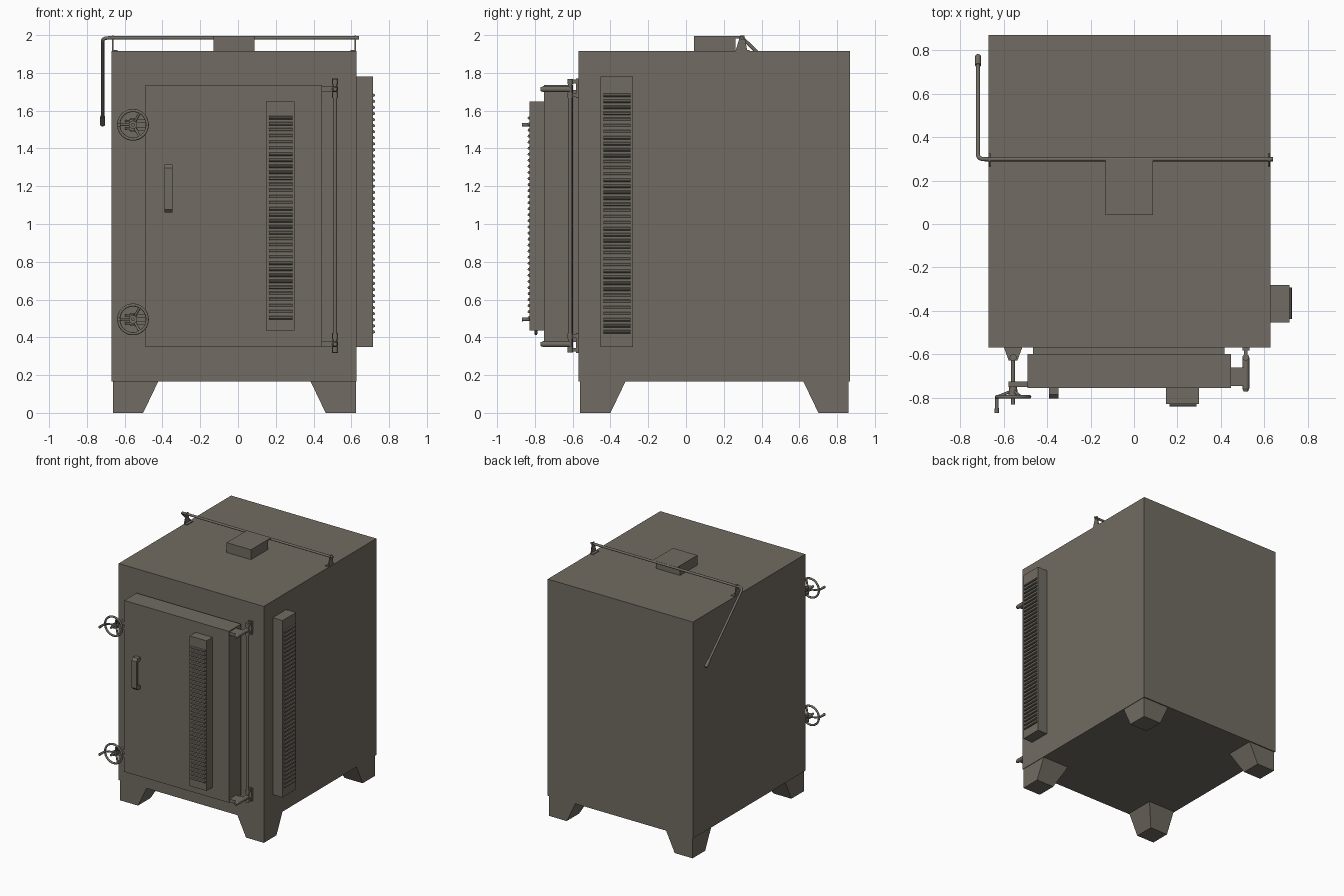
import bpy, bmesh, math
from mathutils import Vector, Matrix

if "Cube" in bpy.data.objects:
    bpy.data.objects.remove(bpy.data.objects["Cube"])

steel = bpy.data.materials.new("warm grey steel")
steel.diffuse_color = (0.165, 0.148, 0.122, 1)
steel.use_nodes = True
steel.node_tree.nodes["Principled BSDF"].inputs["Base Color"].default_value = steel.diffuse_color


def finish(name, bm, smooth=False):
    bmesh.ops.recalc_face_normals(bm, faces=bm.faces)
    me = bpy.data.meshes.new(name)
    bm.to_mesh(me)
    bm.free()
    me.materials.append(steel)
    ob = bpy.data.objects.new(name, me)
    bpy.context.collection.objects.link(ob)
    if smooth:
        bpy.ops.object.select_all(action='DESELECT')
        ob.select_set(True)
        bpy.context.view_layer.objects.active = ob
        bpy.ops.object.shade_smooth_by_angle(angle=math.radians(40))
    return ob


def add_box(bm, x, y, z):
    m = Matrix.Translation(((x[0] + x[1]) / 2, (y[0] + y[1]) / 2, (z[0] + z[1]) / 2))
    m = m @ Matrix.Diagonal((x[1] - x[0], y[1] - y[0], z[1] - z[0], 1))
    bmesh.ops.create_cube(bm, size=1, matrix=m)


def box(name, x, y, z):
    bm = bmesh.new()
    add_box(bm, x, y, z)
    return finish(name, bm)


def add_rod(bm, a, b, r1, r2=None, n=16):
    a, b = Vector(a), Vector(b)
    d = b - a
    m = Matrix.Translation((a + b) / 2) @ d.to_track_quat('Z', 'Y').to_matrix().to_4x4()
    bmesh.ops.create_cone(bm, cap_ends=True, segments=n, radius1=r1,
                          radius2=r1 if r2 is None else r2, depth=d.length, matrix=m)


def add_prism(bm, lo, hi):
    """Solid between two matching loops of points."""
    a = [bm.verts.new(p) for p in lo]
    b = [bm.verts.new(p) for p in hi]
    bm.faces.new(a)
    bm.faces.new(b[::-1])
    for i in range(len(a)):
        j = (i + 1) % len(a)
        bm.faces.new((a[i], b[i], b[j], a[j]))


# main cabinet
X0, X1, Y0, Y1, Z0, Z1 = -0.67, 0.628, -0.568, 0.869, 0.165, 1.915
box("cabinet", (X0, X1), (Y0, Y1), (Z0, Z1))

# four corner feet: outer faces upright, inner faces tapered
for px, sx in ((X0 + 0.008, 1), (X1 - 0.004, -1)):
    for py, sy in ((Y0 + 0.008, 1), (Y1 - 0.008, -1)):
        loops = []
        for w, z in ((0.16, 0), (0.24, Z0 + 0.002)):
            loops.append([(px, py, z), (px + sx * w, py, z),
                          (px + sx * w, py + sy * w, z), (px, py + sy * w, z)])
        bm = bmesh.new()
        add_prism(bm, *loops)
        finish("foot", bm)

# door and its recessed seal
box("door_seal", (-0.465, 0.415), (-0.6, Y0), (0.375, 1.71))
box("door", (-0.49, 0.445), (-0.753, -0.597), (0.35, 1.735))


def louvres(name, n, z0, z1, place, a, b):
    """Row of sloped slats; place(along, out, z) gives the position."""
    bm = bmesh.new()
    pitch = (z1 - z0) / n
    for i in range(n):
        z = z0 + i * pitch
        prof = [(-0.003, 0), (0.008, 0.002), (0.011, pitch * 0.22),
                (0.008, pitch * 0.45), (-0.003, pitch * 0.62)]
        add_prism(bm, [place(a, o, z + h) for o, h in prof],
                  [place(b, o, z + h) for o, h in prof])
    finish(name, bm)


# vent boxes on door and right side
box("door_vent", (0.148, 0.299), (-0.828, -0.75), (0.435, 1.648))
louvres("door_vent_slats", 34, 0.495, 1.585, lambda a, o, z: (a, -0.828 - o, z), 0.163, 0.288)
box("side_vent", (X1 - 0.01, 0.715), (-0.453, -0.28), (0.35, 1.78))
louvres("side_vent_slats", 40, 0.42, 1.705, lambda a, o, z: (0.715 + o, a, z), -0.436, -0.293)

# door pull handle
prof = [(-0.75, 1.06), (-0.785, 1.06), (-0.803, 1.078), (-0.803, 1.297), (-0.785, 1.315),
        (-0.75, 1.315), (-0.75, 1.288), (-0.782, 1.28), (-0.782, 1.095), (-0.75, 1.087)]
bm = bmesh.new()
add_prism(bm, [(-0.39, y, z) for y, z in prof], [(-0.346, y, z) for y, z in prof])
finish("door_handle", bm)

# hinge: long pin, door arms and wall brackets
HX = 0.514
bm = bmesh.new()
add_rod(bm, (HX, -0.613, 0.32), (HX, -0.613, 1.768), 0.011)
finish("hinge_pin", bm, True)
for zc, zb in ((0.364, 0.37), (1.714, 1.718)):
    bm = bmesh.new()
    add_box(bm, (0.44, HX), (-0.745, -0.66), (zc - 0.013, zc + 0.013))
    add_rod(bm, (HX, -0.755, zc), (HX, -0.613, zc), 0.016)
    add_rod(bm, (HX, -0.77, zc), (HX, -0.755, zc), 0.010, 0.016)
    finish("hinge_arm", bm, True)
    bm = bmesh.new()
    add_box(bm, (HX - 0.016, HX + 0.016), (-0.582, Y0), (zb - 0.052, zb + 0.052))
    for s in (-1, 1):
        z = zb + s * 0.036
        add_box(bm, (HX - 0.009, HX + 0.009), (-0.613, -0.575), (z - 0.01, z + 0.01))
        add_rod(bm, (HX, -0.613, z - 0.014), (HX, -0.613, z + 0.014), 0.015)
    finish("hinge_bracket", bm, True)

# clamping hand wheels
WX = -0.556
for wz in (1.525, 0.495):
    # tapered wall lugs with pivot pin, and fork on the door edge
    bm = bmesh.new()
    lug = [(WX - 0.042, Y0), (WX + 0.042, Y0), (WX + 0.02, -0.628), (WX - 0.02, -0.628)]
    for s in (-1, 1):
        z = wz + s * 0.02
        add_prism(bm, [(x, y, z - 0.006) for x, y in lug], [(x, y, z + 0.006) for x, y in lug])
    add_rod(bm, (WX, -0.614, wz - 0.034), (WX, -0.614, wz + 0.034), 0.016)
    for s in (-1, 1):
        z = wz + s * 0.02
        add_box(bm, (WX - 0.02, -0.48), (-0.75, -0.725), (z - 0.009, z + 0.009))
    finish("clamp_lugs", bm, True)
    # screw shaft, hub, spokes and grip
    bm = bmesh.new()
    add_rod(bm, (WX, -0.83, wz), (WX, -0.61, wz), 0.009)
    add_rod(bm, (WX, -0.79, wz), (WX, -0.75, wz), 0.022, 0.018)
    for k in range(3):
        t = math.pi + k * math.tau / 3
        c, s = math.cos(t), math.sin(t)
        add_rod(bm, (WX + 0.012 * c, -0.77, wz + 0.012 * s),
                (WX + 0.075 * c, -0.795, wz + 0.075 * s), 0.007, n=10)
    add_rod(bm, (WX - 0.075, -0.79, wz), (WX - 0.075, -0.868, wz), 0.007, 0.01)
    finish("clamp_wheel_spokes", bm, True)
    bpy.ops.mesh.primitive_torus_add(location=(WX, -0.795, wz), rotation=(math.pi / 2, 0, 0),
                                     major_radius=0.076, minor_radius=0.008,
                                     major_segments=36, minor_segments=10)
    rim = bpy.context.object
    rim.name = "clamp_wheel_rim"
    rim.data.materials.append(steel)
    bpy.ops.object.shade_smooth_by_angle(angle=math.radians(60))

# roof vent box with flap reaching the control rod
box("roof_vent", (-0.131, 0.087), (0.042, 0.262), (Z1 - 0.01, 1.985))
box("roof_vent_flap", (-0.131, 0.087), (0.042, 0.3), (1.983, 1.995))

# control rod with bent lever
RY, RZ, LX = 0.298, 1.985, -0.717
d = Vector((0, 0.47, -0.455)).normalized()
corner = Vector((LX, RY, RZ))
start, end = corner + Vector((0.03, 0, 0)), corner + d * 0.03
path = [Vector((0.64, RY, RZ))]
for i in range(7):
    t = i / 6
    path.append(start * (1 - t) ** 2 + corner * 2 * t * (1 - t) + end * t * t)
path.append(corner + d * 0.65)
cu = bpy.data.curves.new("vent_lever", 'CURVE')
cu.dimensions = '3D'
cu.bevel_depth = 0.0095
cu.bevel_resolution = 3
cu.use_fill_caps = True
sp = cu.splines.new('POLY')
sp.points.add(len(path) - 1)
for p, v in zip(sp.points, path):
    p.co = (*v, 1)
sp.use_smooth = True
cu.materials.append(steel)
bpy.context.collection.objects.link(bpy.data.objects.new("vent_lever", cu))
bm = bmesh.new()
add_rod(bm, corner + d * 0.60, corner + d * 0.66, 0.013)
finish("lever_grip", bm, True)

# rod brackets at both roof edges: tapered plate with a small foot
for bx, s in ((X0 + 0.002, 1), (X1 - 0.002, -1)):
    prof = [(0.262, Z1), (0.325, Z1), (0.309, 1.998), (0.287, 1.998)]
    bm = bmesh.new()
    add_prism(bm, [(bx, y, z) for y, z in prof], [(bx + s * 0.008, y, z) for y, z in prof])
    add_box(bm, sorted((bx, bx + s * 0.03)), (0.262, 0.335), (Z1, Z1 + 0.006))
    finish("rod_bracket", bm)
